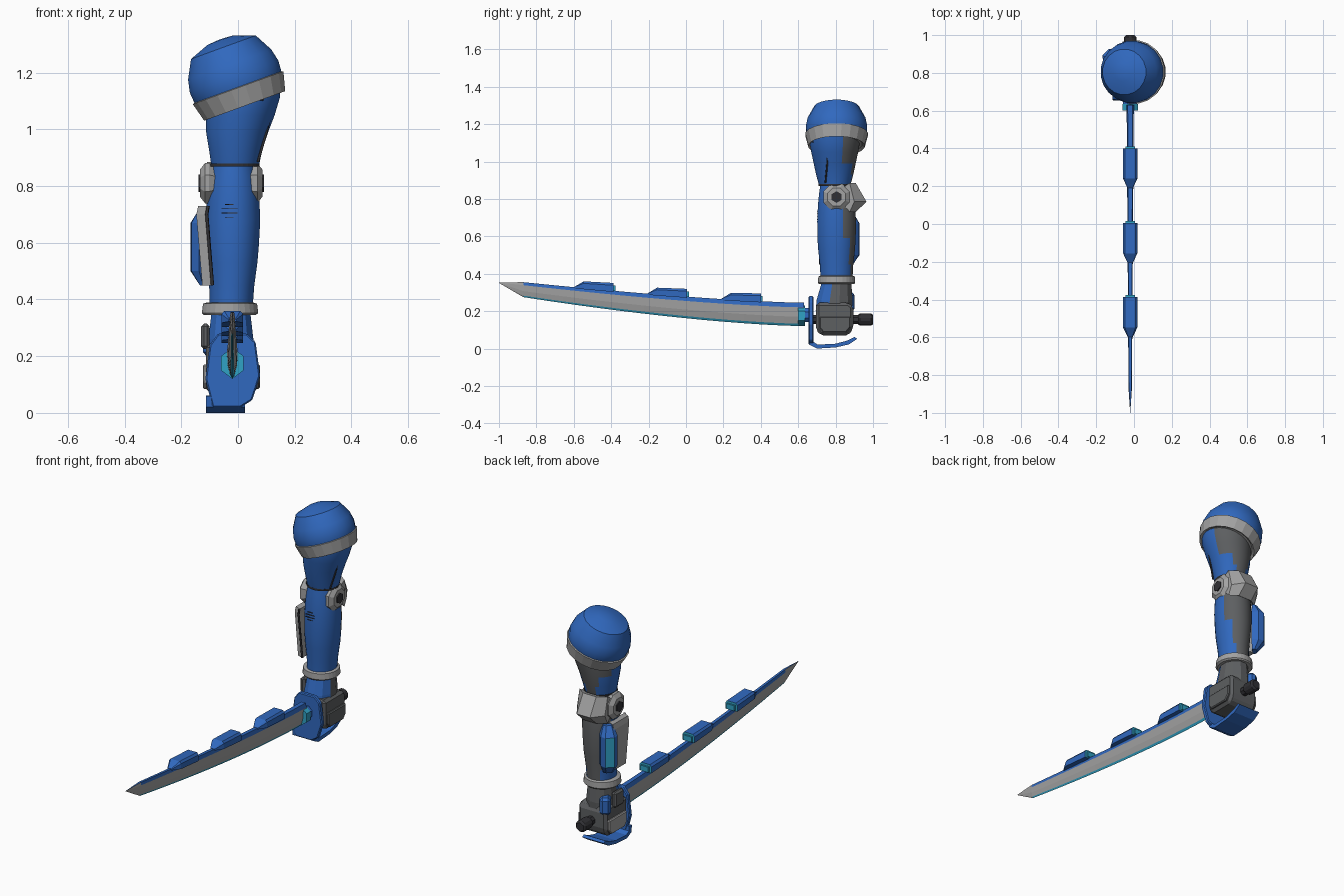
import bpy, bmesh, math
from mathutils import Vector, Matrix

cube = bpy.data.objects.get("Cube")
if cube:
    bpy.data.objects.remove(cube)


def make_material(name, rgb):
    m = bpy.data.materials.new(name)
    m.use_nodes = True
    m.diffuse_color = (*rgb, 1)
    m.node_tree.nodes["Principled BSDF"].inputs["Base Color"].default_value = (*rgb, 1)
    return m


BLUE, LIGHT, DARK, BLACK, CYAN = range(5)
MATS = [make_material("blue armour", (0.03, 0.14, 0.52)),
        make_material("light grey metal", (0.36, 0.36, 0.36)),
        make_material("dark grey", (0.11, 0.115, 0.12)),
        make_material("near black", (0.03, 0.03, 0.035)),
        make_material("cyan glow", (0.03, 0.36, 0.56))]
CX, CY = -0.02, 0.805


def loft(name, rings, mat=BLUE, rule=None, smooth=False, bevel=0):
    """Skin a list of equal-length point rings and cap both ends."""
    bm = bmesh.new()
    vs = [[bm.verts.new(p) for p in r] for r in rings]
    n = len(rings[0])
    for a, b in zip(vs, vs[1:]):
        for i in range(n):
            j = (i + 1) % n
            bm.faces.new((a[i], a[j], b[j], b[i]))
    bm.faces.new(vs[0])
    bm.faces.new(vs[-1])
    bmesh.ops.remove_doubles(bm, verts=bm.verts, dist=1e-5)
    bmesh.ops.recalc_face_normals(bm, faces=bm.faces)
    for f in bm.faces:
        f.material_index = rule(f.calc_center_median(), f.normal) if rule else mat
    me = bpy.data.meshes.new(name)
    bm.to_mesh(me)
    bm.free()
    for m in MATS:
        me.materials.append(m)
    ob = bpy.data.objects.new(name, me)
    bpy.context.collection.objects.link(ob)
    if bevel:
        mod = ob.modifiers.new("bevel", "BEVEL")
        mod.width, mod.segments = bevel, 1
    if smooth:
        bpy.ops.object.select_all(action="DESELECT")
        ob.select_set(True)
        bpy.context.view_layer.objects.active = ob
        bpy.ops.object.shade_smooth_by_angle(angle=math.radians(40))
    return ob


def oval(z, cx, cy, rx, ry, n=28):
    return [(cx + rx * math.cos(t), cy + ry * math.sin(t), z)
            for t in (2 * math.pi * (i + 0.5) / n for i in range(n))]


def prism(name, outline, axis, lo, hi, mat=BLUE, bevel=0):
    """Extrude a 2D outline along the x or y axis."""
    place = (lambda a, b, d: (d, a, b)) if axis == "x" else (lambda a, b, d: (a, d, b))
    return loft(name, [[place(a, b, d) for a, b in outline] for d in (lo, hi)], mat, bevel=bevel)


def ngon(a, b, r, n, s=1.0):
    return [(a + r * s * math.cos(2 * math.pi * (i + 0.5) / n),
             b + r * math.sin(2 * math.pi * (i + 0.5) / n)) for i in range(n)]


def box(name, centre, size, mat, bevel=0, turn=0):
    x, y, z = (s / 2 for s in size)
    ob = loft(name, [[(-x, -y, h), (x, -y, h), (x, y, h), (-x, y, h)] for h in (-z, z)], mat, bevel=bevel)
    ob.matrix_world = Matrix.Translation(centre) @ Matrix.Rotation(turn, 4, "Z")
    return ob


def strip(name, points, radius, mat):
    cu = bpy.data.curves.new(name, "CURVE")
    cu.dimensions = "3D"
    cu.bevel_depth, cu.bevel_resolution = radius, 0
    sp = cu.splines.new("POLY")
    sp.points.add(len(points) - 1)
    for p, co in zip(sp.points, points):
        p.co = (*co, 1)
    cu.materials.append(MATS[mat])
    bpy.context.collection.objects.link(bpy.data.objects.new(name, cu))


# Shoulder dome with its tilted band
tilt = Matrix.Translation((0.01, CY, 1.12)) @ Matrix.Rotation(math.radians(-20), 4, "Y")


def dome_rings(profile, n=20):
    return [[tilt @ Vector((r * math.cos(t), 0.985 * r * math.sin(t), h))
             for t in (2 * math.pi * (i + 0.5) / n for i in range(n))] for r, h in profile]


loft("shoulder_dome", dome_rings([(0.155, 0.0), (0.165, 0.028), (0.168, 0.07), (0.158, 0.115),
     (0.123, 0.18), (0.05, 0.207), (0.01, 0.21)]), BLUE, smooth=True)
loft("shoulder_band", dome_rings([(0.14, -0.03), (0.154, -0.04), (0.172, 0.028), (0.16, 0.032)]), LIGHT)


# Arm shells, blue in front and grey behind with a stepped border
def back_grey(low, high):
    return lambda c, n: DARK if c.y > (0.842 if low < c.z < high else 0.878) else BLUE


upper = [(0.875, -0.01, 0.795, 0.085, 0.085), (0.93, -0.008, 0.795, 0.095, 0.1),
         (0.99, -0.003, 0.795, 0.11, 0.113), (1.05, 0.008, 0.795, 0.122, 0.126),
         (1.11, 0.017, 0.795, 0.131, 0.136), (1.17, 0.022, 0.795, 0.128, 0.135)]
loft("upper_arm", [oval(*r) for r in upper], rule=back_grey(0.99, 1.2), smooth=True)
fore = [(0.36, -0.025, 0.805, 0.076, 0.085), (0.45, -0.022, 0.805, 0.08, 0.09),
        (0.53, -0.02, 0.805, 0.089, 0.099), (0.59, -0.02, 0.805, 0.094, 0.103),
        (0.68, -0.018, 0.805, 0.097, 0.104), (0.77, -0.017, 0.805, 0.092, 0.1),
        (0.83, -0.016, 0.803, 0.084, 0.092), (0.87, -0.015, 0.8, 0.075, 0.083)]
loft("forearm", [oval(*r) for r in fore], rule=back_grey(0.59, 0.77), smooth=True)
loft("elbow_seam", [oval(z, -0.012, 0.796, 0.089, 0.088) for z in (0.868, 0.879)], BLACK)
loft("wrist_band", [oval(0.345, -0.03, CY, 0.092, 0.095), oval(0.352, -0.028, CY, 0.1, 0.1),
     oval(0.385, -0.028, CY, 0.096, 0.098), oval(0.39, -0.028, CY, 0.08, 0.088)], LIGHT)

# Panel seams and forearm vents
strip("upper_arm_seam", [(0.03, 0.662, 1.105), (0.085, 0.682, 1.105), (0.13, 0.755, 1.105),
      (0.1, 0.755, 0.99), (0.07, 0.745, 0.885)], 0.005, BLACK)
for i, w in enumerate((0.03, 0.055, 0.055, 0.03)):
    box("forearm_vent", (-0.03, 0.7025, 0.69 + 0.015 * i), (w, 0.006, 0.003), BLACK)

# Elbow discs, bolts and rear guard
for side, x0 in ((-1, -0.098), (1, 0.05)):
    def disc(r, d):
        return [(x0 + side * d, a, b) for a, b in ngon(CY, 0.81, r, 8)]
    loft("elbow_disc", [disc(0.062, -0.02), disc(0.077, 0.005), disc(0.077, 0.018), disc(0.052, 0.036)], LIGHT)
    prism("elbow_bolt", ngon(CY, 0.81, 0.031, 6), "x", x0 + side * 0.03, x0 + side * 0.042, BLACK)


def guard_ring(x, out):
    return [(x, 0.85, 0.76), (x, 0.87 + 0.5 * out, 0.73), (x, 0.89 + out, 0.785),
            (x, 0.87 + 0.5 * out, 0.885), (x, 0.85, 0.87)]


loft("elbow_guard", [guard_ring(-0.11, 0.01), guard_ring(-0.06, 0.075),
                     guard_ring(0.025, 0.075), guard_ring(0.07, 0.01)], LIGHT)

# Forearm side panel and power pod
loft("side_panel", [[(x, 0.73, z), (x + 0.035, 0.715, z), (x + 0.04, 0.85, z), (x, 0.87, z)]
     for x, z in ((-0.126, 0.45), (-0.147, 0.7), (-0.14, 0.73))], LIGHT)
strip("side_panel_edge", [(-0.09, 0.717, 0.45), (-0.11, 0.712, 0.7), (-0.105, 0.712, 0.73)], 0.006, BLACK)
across, out = Vector((0.707, 0.707, 0)), Vector((-0.707, 0.707, 0))


def pod_ring(z, k, d):
    base = Vector((-0.105, 0.865, z))
    return [base + across * a * k + out * b for a, b in
            ((-0.045, 0), (-0.045, 0.6 * d), (-0.024, d), (0.024, d), (0.045, 0.6 * d), (0.045, 0))]


loft("power_pod", [pod_ring(0.45, 0.6, 0.025), pod_ring(0.5, 1, 0.064),
                   pod_ring(0.67, 1, 0.064), pod_ring(0.725, 0.6, 0.025)],
     rule=lambda c, n: CYAN if n.dot(out) > 0.97 else BLUE)

# Wrist and gripping hand
loft("wrist", [oval(0.2, -0.025, 0.79, 0.085, 0.1, 12), oval(0.26, -0.025, 0.795, 0.082, 0.1, 12),
               oval(0.36, -0.025, CY, 0.07, 0.08, 12)],
     rule=lambda c, n: BLUE if c.y < 0.765 else DARK)
palm = [(0.695, 0.1), (0.72, 0.07), (0.87, 0.07), (0.895, 0.11), (0.895, 0.225), (0.87, 0.245), (0.695, 0.245)]
prism("hand", palm, "x", -0.112, 0.066, DARK, bevel=0.015)
finger = [(0.715, 0.11), (0.735, 0.085), (0.855, 0.085), (0.88, 0.115), (0.88, 0.17), (0.715, 0.17)]
prism("fingers", finger, "x", 0.06, 0.078, DARK, bevel=0.005)
prism("back_of_hand_plate", finger, "x", -0.124, -0.105, LIGHT, bevel=0.005)
box("thumb_guard", (-0.085, 0.86, 0.25), (0.06, 0.08, 0.1), BLUE, bevel=0.015, turn=0.6)
box("wrist_fitting", (-0.115, 0.79, 0.27), (0.03, 0.08, 0.09), DARK, bevel=0.01)

# Sword grip, pommel, hand guard and knuckle bow
prism("grip", ngon(CX, 0.155, 0.026, 8), "y", 0.66, 0.93, BLACK)
prism("pommel", ngon(CX, 0.155, 0.037, 6), "y", 0.92, 1.0, BLACK, bevel=0.01)
prism("hand_guard", [(-0.07, 0.28), (0.03, 0.28), (0.062, 0.25), (0.078, 0.13), (0.05, 0.045),
                     (0.01, 0.02), (-0.09, 0.02), (-0.115, 0.12), (-0.1, 0.24)], "y", 0.655, 0.682, BLUE, bevel=0.005)
prism("knuckle_bow", [(0.655, 0.06), (0.66, 0.02), (0.7, 0.0), (0.8, 0.006), (0.87, 0.022), (0.915, 0.052),
                      (0.9, 0.062), (0.86, 0.042), (0.8, 0.026), (0.705, 0.021), (0.682, 0.035), (0.68, 0.06)],
      "x", -0.112, 0.025)
prism("blade_socket", ngon(CX, 0.18, 0.04, 8), "y", 0.62, 0.67, BLUE)
prism("blade_collar", [(-0.06, 0.15), (-0.02, 0.12), (0.02, 0.15), (0.02, 0.2), (-0.02, 0.23), (-0.06, 0.2)],
      "y", 0.6, 0.636, CYAN)


# Curved blade: blue spine, grey flats, cyan cutting edge
def blade_top(t):
    return 0.245 + 0.11 * t ** 1.4


def blade_ring(t):
    top, bottom, w = blade_top(t), 0.12 + 0.155 * t ** 1.5, 0.019 - 0.01 * t
    half = [(0.7, 0), (1, 0.2), (0.9, 0.6), (0.4, 0.9)]
    sec = half + [(0, 1)] + [(-a, b) for a, b in reversed(half)]
    return [(CX + a * w, 0.63 - 1.5 * t, top + (bottom - top) * b) for a, b in sec]


def blade_colour(c, n):
    t = min(1, max(0, (0.63 - c.y) / 1.5))
    depth = (blade_top(t) - c.z) / (0.125 - 0.045 * t)
    if c.y < -0.87:
        return BLUE if n.z > 0.4 else LIGHT
    return BLUE if depth < 0.16 else CYAN if depth > 0.88 else LIGHT


tip = [(CX + (p[0] - CX) * 0.05, -1.0, 0.352 + (p[2] - 0.315) * 0.03) for p in blade_ring(1)]
loft("blade", [blade_ring(i / 14) for i in range(15)] + [tip], rule=blade_colour)

# Three thruster blocks along the spine
for back in (0.4, 0.005, -0.387):
    rings = []
    for dy, w, h in ((0, 0.038, 0.042), (0.16, 0.038, 0.036), (0.21, 0.014, 0.002)):
        y = back - dy
        z = blade_top((0.63 - y) / 1.5)
        rings.append([(CX - w, y, z - 0.006), (CX - w, y, z + 0.7 * h), (CX - 0.75 * w, y, z + h),
                      (CX + 0.75 * w, y, z + h), (CX + w, y, z + 0.7 * h), (CX + w, y, z - 0.006)])
    loft("spine_block", rings, rule=lambda c, n: CYAN if n.y > 0.9 else BLUE)
    box("spine_vent", (CX, back + 0.004, rings[0][0][2] + 0.02), (0.05, 0.012, 0.03), CYAN)
